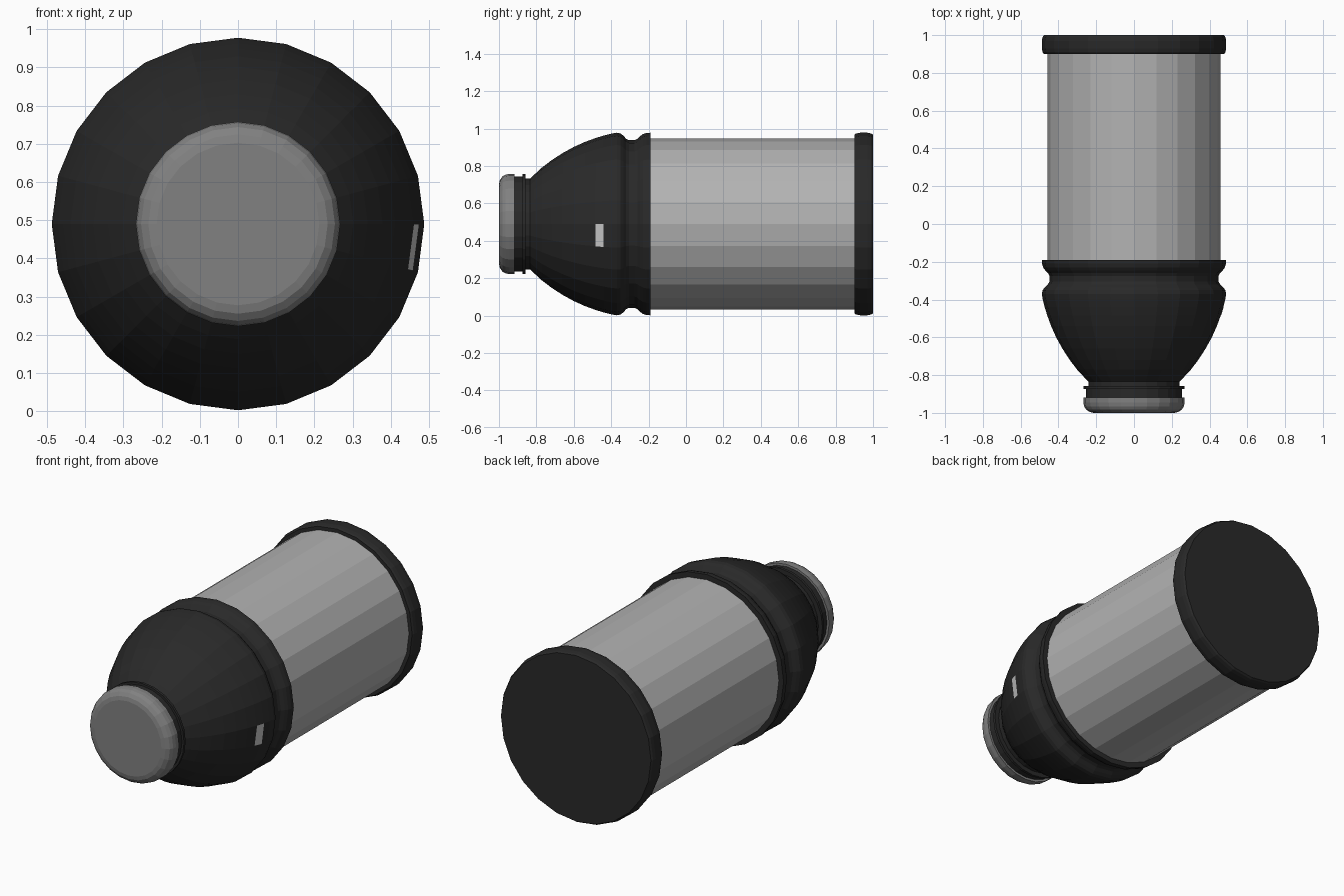
import bpy, bmesh, math

if "Cube" in bpy.data.objects:
    bpy.data.objects.remove(bpy.data.objects["Cube"])

SIDES = 24
CZ = 0.49


def material(name, v):
    m = bpy.data.materials.new(name)
    m.diffuse_color = (v, v, v, 1)
    m.use_nodes = True
    m.node_tree.nodes["Principled BSDF"].inputs["Base Color"].default_value = m.diffuse_color
    return m


DARK = material("dark_plastic", 0.022)
STEEL = material("brushed_metal", 0.45)
GREY = material("grey_cap", 0.22)
PALE = material("pale_window", 0.55)


def lathe(name, profile, mat, first=0, count=SIDES, closed=True):
    """Revolve (y, radius) points about the y axis; closed ends get flat discs."""
    bm = bmesh.new()
    full = count == SIDES
    steps = count if full else count + 1
    rings = []
    for y, r in profile:
        ring = []
        for i in range(steps):
            a = 2 * math.pi * (first + i) / SIDES
            ring.append(bm.verts.new((r * math.cos(a), y, CZ + r * math.sin(a))))
        rings.append(ring)
    for a, b in zip(rings, rings[1:]):
        for i in range(count):
            j = (i + 1) % steps
            bm.faces.new((a[i], a[j], b[j], b[i]))
    if closed:
        bm.faces.new(list(reversed(rings[0])))
        bm.faces.new(rings[-1])
        bmesh.ops.recalc_face_normals(bm, faces=bm.faces)
    else:
        bmesh.ops.reverse_faces(bm, faces=[f for f in bm.faces if f.normal.x < 0])
        bm.normal_update()
        for f in bm.faces:
            if f.normal.dot((f.calc_center_median().x, 0, 0)) < 0:
                f.normal_flip()
    mesh = bpy.data.meshes.new(name)
    bm.to_mesh(mesh)
    bm.free()
    mesh.materials.append(mat)
    ob = bpy.data.objects.new(name, mesh)
    bpy.context.collection.objects.link(ob)
    return ob


# rounded front cap
lathe("front_cap", [(-1, 0.213), (-0.995, 0.235), (-0.982, 0.254), (-0.965, 0.264),
                    (-0.945, 0.268), (-0.918, 0.268)], GREY)

# neck with a thin flange
lathe("neck", [(-0.918, 0.255), (-0.873, 0.255), (-0.873, 0.268), (-0.858, 0.268),
               (-0.858, 0.242), (-0.82, 0.242)], DARK)

# domed shoulder with a groove and collar behind it
lathe("shoulder", [(-0.835, 0.240), (-0.81, 0.265), (-0.77, 0.302), (-0.72, 0.340),
                   (-0.66, 0.379), (-0.60, 0.412), (-0.54, 0.439), (-0.485, 0.459),
                   (-0.44, 0.473), (-0.40, 0.483), (-0.37, 0.488), (-0.35, 0.484),
                   (-0.335, 0.472), (-0.32, 0.456), (-0.305, 0.448), (-0.275, 0.448),
                   (-0.26, 0.455), (-0.245, 0.470), (-0.23, 0.481), (-0.21, 0.487),
                   (-0.19, 0.488)], DARK)

# small window lying on one facet of the shoulder
lathe("side_window", [(-0.485, 0.461), (-0.44, 0.475)], PALE, -1, 1, closed=False)

# main cylinder
lathe("body", [(-0.2, 0.458), (0.91, 0.458)], STEEL)

# rear end cap
lathe("rear_cap", [(0.9, 0.478), (0.91, 0.484), (0.93, 0.488), (0.97, 0.488),
                   (0.99, 0.484), (1.0, 0.477)], DARK)
